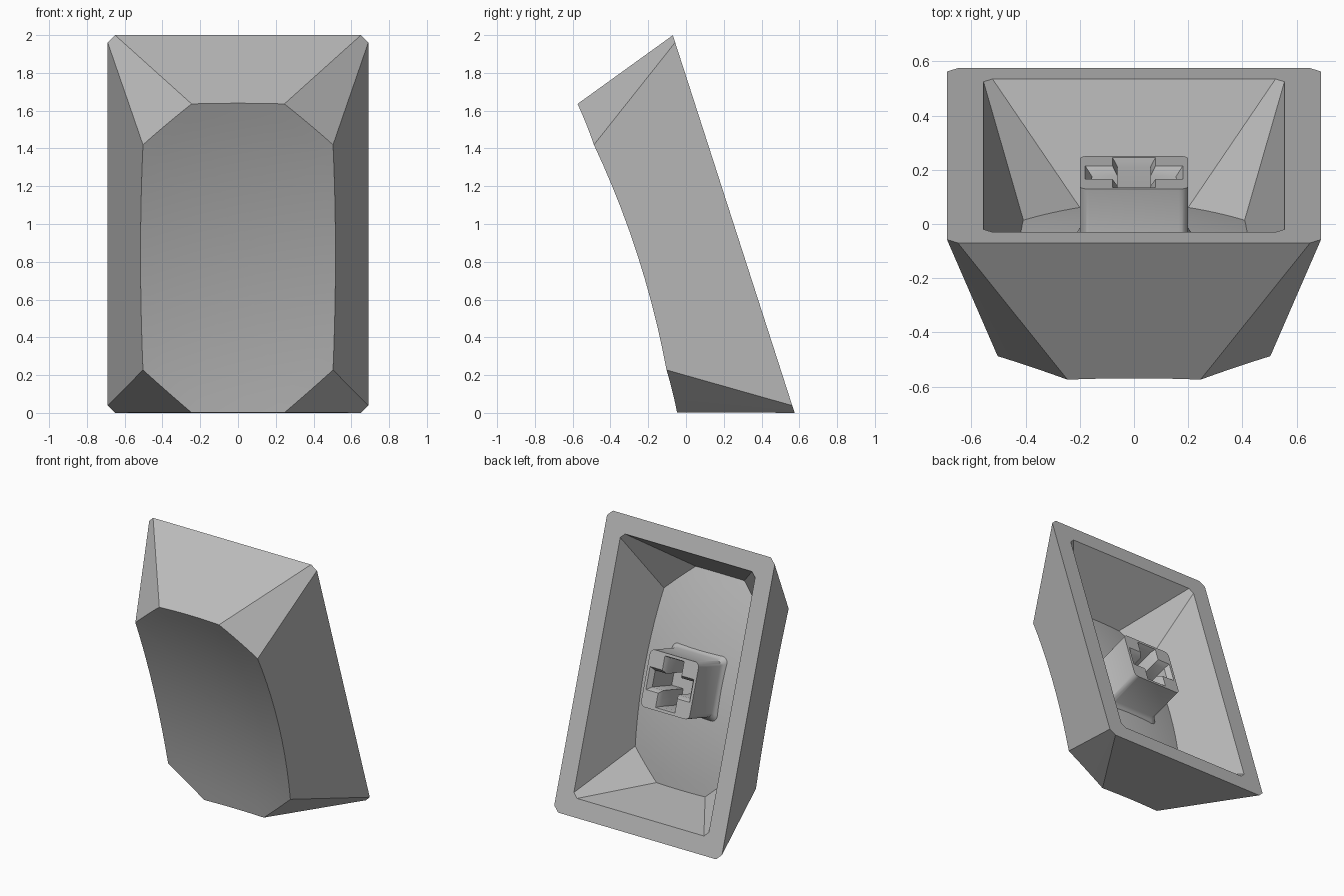
import bpy, bmesh, math
from mathutils import Vector

if "Cube" in bpy.data.objects:
    bpy.data.objects.remove(bpy.data.objects["Cube"])

TILT = math.atan2(0.645, 2.0)
S, C = math.sin(TILT), math.cos(TILT)
R = 4.7            # radius of the dished face
SEG, RINGS = 10, 10

mat = bpy.data.materials.new("grey_plastic")
mat.diffuse_color = (0.5, 0.5, 0.5, 1)
mat.use_nodes = True
mat.node_tree.nodes["Principled BSDF"].inputs["Base Color"].default_value = mat.diffuse_color


def place(x, v, w):
    """x across, v along the tilted back plane, w forward from it."""
    return Vector((x, 0.2526 - S * v - C * w, 1.0 + C * v - S * w))


def finish(name, bm, angle=25):
    bmesh.ops.remove_doubles(bm, verts=bm.verts, dist=1e-5)
    bmesh.ops.recalc_face_normals(bm, faces=bm.faces)
    me = bpy.data.meshes.new(name)
    bm.to_mesh(me)
    bm.free()
    me.materials.append(mat)
    ob = bpy.data.objects.new(name, me)
    bpy.context.collection.objects.link(ob)
    bpy.ops.object.select_all(action='DESELECT')
    ob.select_set(True)
    bpy.context.view_layer.objects.active = ob
    bpy.ops.object.shade_smooth_by_angle(angle=math.radians(angle))


def octagon(hx, hv, cx, cv):
    """Corner-cut rectangle, each edge split into SEG parts."""
    quarter = [(hx, cv), (cx, hv)]
    pts = quarter + [(-x, v) for x, v in reversed(quarter)]
    pts += [(-x, -v) for x, v in pts]
    out = []
    for i, (ax, av) in enumerate(pts):
        bx, bv = pts[(i + 1) % 8]
        out += [(ax + (bx - ax) * k / SEG, av + (bv - av) * k / SEG) for k in range(SEG)]
    return out


def bridge(bm, a, b):
    n = len(a)
    for i in range(n):
        bm.faces.new((a[i], a[(i + 1) % n], b[(i + 1) % n], b[i]))


def shell(bm, base, top, height, dish):
    """Sloped walls from the base outline up to a dished cap."""
    rim = []
    for (ax, av), (bx, bv) in zip(base, top):
        w = height
        for _ in range(8):
            t = w / height
            x, v = ax + (bx - ax) * t, av + (bv - av) * t
            w = dish(x, v)
        rim.append((x, v))
    base_ring = [bm.verts.new(place(x, v, 0)) for x, v in base]
    prev = base_ring
    for k in range(RINGS):
        s = 1 - k / RINGS
        ring = [bm.verts.new(place(x * s, v * s, dish(x * s, v * s))) for x, v in rim]
        bridge(bm, prev, ring)
        prev = ring
    centre = bm.verts.new(place(0, 0, dish(0, 0)))
    for i in range(len(prev)):
        bm.faces.new((prev[i], prev[(i + 1) % len(prev)], centre))
    return base_ring


def outer_dish(x, v):
    return 0.507 + (x * x + v * v) / (2 * R)


def inner_dish(x, v):
    return outer_dish(x / 0.81, v / 0.876) - 0.148


# Hollow cap: outer shell, inner shell and the flat rim joining them
bm = bmesh.new()
outer = shell(bm, octagon(0.69, 1.05, 0.65, 1.01),
              octagon(0.5, 0.861, 0.25, 0.62), 0.585, outer_dish)
inner = shell(bm, octagon(0.555, 0.92, 0.522, 0.887),
              octagon(0.405, 0.755, 0.205, 0.543), 0.437, inner_dish)
bridge(bm, outer, inner)
finish("cap_shell", bm)


def rounded(h, r, n=6):
    """Rounded square outline."""
    pts = []
    for q, (sx, sv) in enumerate([(1, 1), (-1, 1), (-1, -1), (1, -1)]):
        for k in range(n + 1):
            a = math.pi / 2 * (q + k / n)
            pts.append((sx * (h - r) + r * math.cos(a), sv * (h - r) + r * math.sin(a)))
    return pts


def cross(lx, tv, lv, tx):
    """Plus outline: arm length lx and half thickness tv, upright lv and tx."""
    q = [(lx, tv), (tx, tv), (tx, lv)]
    pts = q + [(-x, v) for x, v in reversed(q)]
    return pts + [(-x, -v) for x, v in pts]


# Mounting stem with a flared root and a chamfered cross socket
bm = bmesh.new()


def loop(pts, w):
    return [bm.verts.new(place(x, v, w)) for x, v in pts]


END = 0.066
sides = [loop(rounded(0.2, 0.035), END), loop(rounded(0.2, 0.035), 0.335),
         loop(rounded(0.212, 0.04), 0.355), loop(rounded(0.24, 0.05), 0.39)]
socket = [loop(cross(0.18, 0.08, 0.18, 0.079), END),
          loop(cross(0.155, 0.058, 0.17, 0.06), 0.10),
          loop(cross(0.155, 0.058, 0.17, 0.06), 0.34)]
for rings in (sides, socket):
    for a, b in zip(rings, rings[1:]):
        bridge(bm, a, b)
bm.faces.new(socket[-1])
bm.faces.new(sides[-1])
edges = [bm.edges.get((r[i], r[(i + 1) % len(r)]))
         for r in (sides[0], socket[0]) for i in range(len(r))]
bmesh.ops.triangle_fill(bm, edges=edges, use_beauty=True, normal=place(0, 0, 0) - place(0, 0, 1))
finish("mounting_stem", bm, 35)
